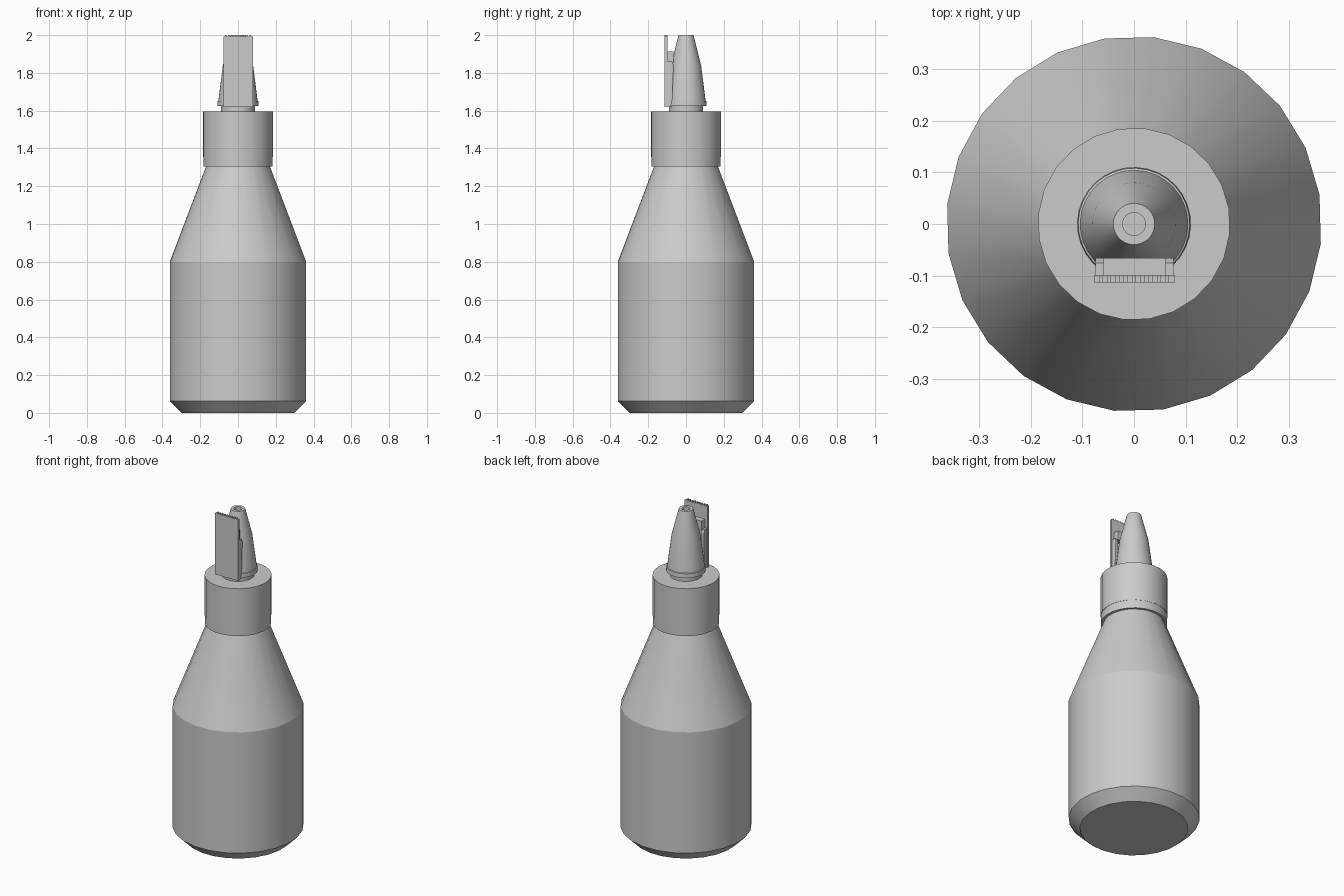
import bpy, bmesh, math

cube = bpy.data.objects.get("Cube")
if cube:
    bpy.data.objects.remove(cube, do_unlink=True)

# One plain plastic colour
grey = bpy.data.materials.new("light grey plastic")
grey.use_nodes = True
COLOUR = (0.6, 0.6, 0.6, 1)
grey.diffuse_color = COLOUR
grey.node_tree.nodes["Principled BSDF"].inputs["Base Color"].default_value = COLOUR


def finish(name, bm, smooth=True):
    bmesh.ops.recalc_face_normals(bm, faces=bm.faces)
    mesh = bpy.data.meshes.new(name)
    bm.to_mesh(mesh)
    bm.free()
    mesh.materials.append(grey)
    obj = bpy.data.objects.new(name, mesh)
    bpy.context.collection.objects.link(obj)
    if smooth:
        bpy.ops.object.select_all(action='DESELECT')
        obj.select_set(True)
        bpy.context.view_layer.objects.active = obj
        bpy.ops.object.shade_smooth_by_angle(angle=math.radians(20))
    return obj


def lathe(name, profile, sides=24, offset=9):
    """Closed solid of revolution from (radius, z) points, capped at both ends."""
    bm = bmesh.new()
    rings = []
    for r, z in profile:
        angles = [math.radians(offset) + math.tau * i / sides for i in range(sides)]
        rings.append([bm.verts.new((r * math.cos(a), r * math.sin(a), z)) for a in angles])
    for low, high in zip(rings, rings[1:]):
        for i in range(sides):
            j = (i + 1) % sides
            bm.faces.new((low[i], low[j], high[j], high[i]))
    bm.faces.new(rings[0])
    bm.faces.new(rings[-1])
    return finish(name, bm)


def prism(name, side_outline, x0, x1):
    """Extrude a (y, z) outline from x0 to x1."""
    bm = bmesh.new()
    face = bm.faces.new([bm.verts.new((x0, y, z)) for y, z in side_outline])
    out = bmesh.ops.extrude_face_region(bm, geom=[face])["geom"]
    bmesh.ops.translate(bm, vec=(x1 - x0, 0, 0),
                        verts=[v for v in out if isinstance(v, bmesh.types.BMVert)])
    return finish(name, bm, smooth=False)


def box(name, x0, x1, y0, y1, z0, z1):
    return prism(name, [(y0, z0), (y1, z0), (y1, z1), (y0, z1)], x0, x1)


# Bottle with chamfered base and tapered shoulder
lathe("bottle_body", [(0.30, 0), (0.363, 0.062), (0.363, 0.80), (0.168, 1.31), (0.168, 1.33)])

# Screw cap and the seal ring beneath it
lathe("screw_cap", [(0.186, 1.355), (0.186, 1.595)])
lathe("seal_ring", [(0.1845, 1.305), (0.1845, 1.356)])

# Nozzle: neck, collar, tapered tip and a bore in the top
lathe("nozzle_neck", [(0.09, 1.59), (0.09, 1.63)], 32)
lathe("nozzle", [(0.110, 1.625), (0.108, 1.65), (0.104, 1.652), (0.08, 1.84),
                 (0.04, 2.0), (0.022, 2.0), (0.022, 1.96)], 32)

# Flat lever on the front of the nozzle, with a serrated top edge
box("lever_plate", -0.077, 0.079, -0.113, -0.099, 1.62, 1.993)
for i in range(9):
    x = -0.064 + 0.016 * i
    box(f"lever_tooth_{i + 1}", x - 0.004, x + 0.004, -0.113, -0.099, 1.992, 2.0)

# Cross block and two side ribs joining the lever to the nozzle
box("lever_block", -0.059, 0.061, -0.10, -0.066, 1.855, 1.912)
for side, x in (("right", -0.074), ("left", 0.060)):
    prism(f"{side}_lever_rib",
          [(-0.10, 1.622), (-0.074, 1.622), (-0.072, 1.69), (-0.066, 1.84), (-0.075, 1.86), (-0.10, 1.86)],
          x, x + 0.016)
